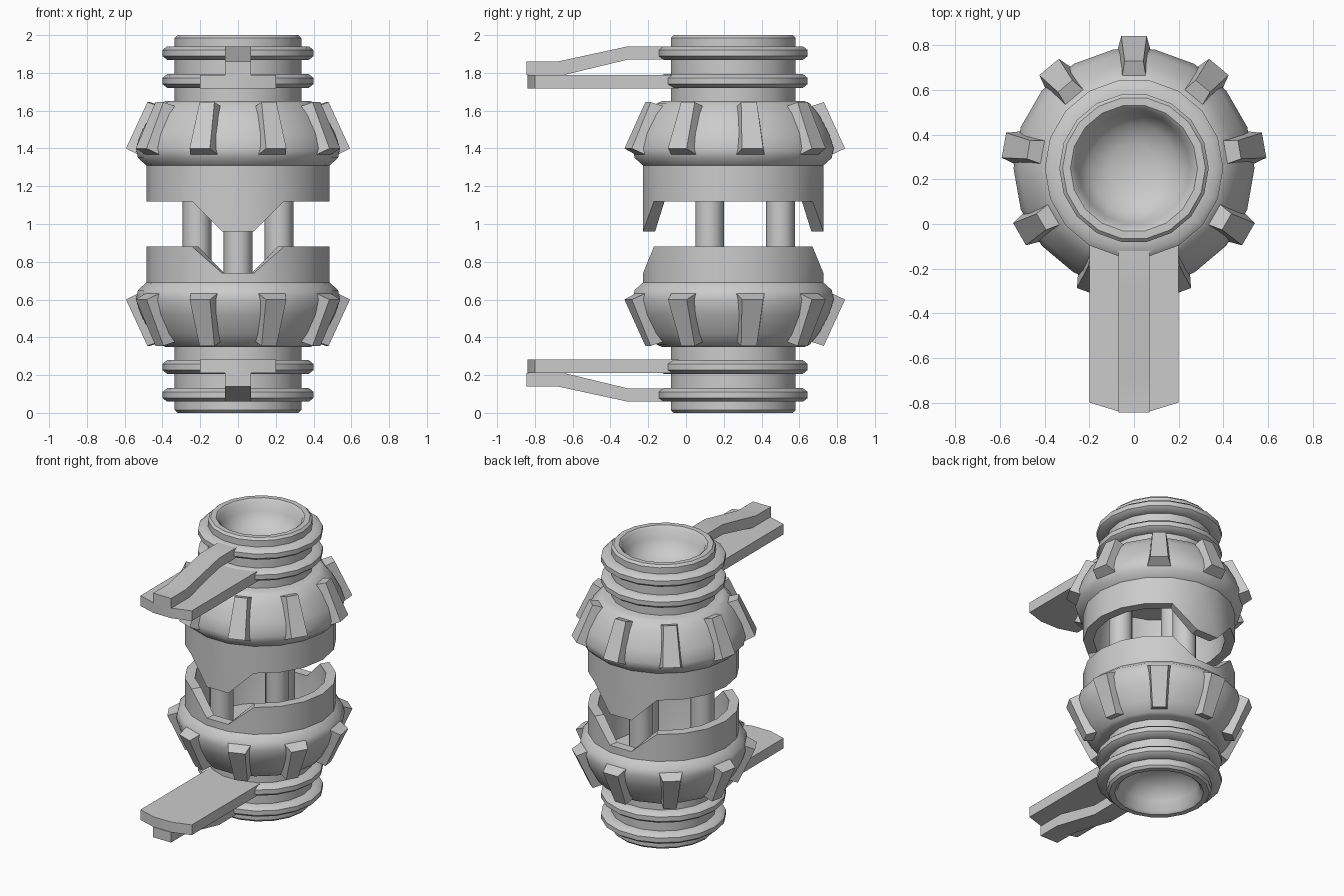
import bpy, bmesh, math

if "Cube" in bpy.data.objects:
    bpy.data.objects.remove(bpy.data.objects["Cube"])

CY = 0.25          # y of the main axis
SIDES = 18
mat = bpy.data.materials.new("light grey")
mat.diffuse_color = (0.6, 0.6, 0.6, 1)
mat.use_nodes = True
mat.node_tree.nodes["Principled BSDF"].inputs["Base Color"].default_value = mat.diffuse_color


def finish(name, bm, angle=40):
    bmesh.ops.remove_doubles(bm, verts=bm.verts, dist=1e-5)
    bmesh.ops.recalc_face_normals(bm, faces=bm.faces)
    me = bpy.data.meshes.new(name)
    bm.to_mesh(me)
    bm.free()
    me.materials.append(mat)
    ob = bpy.data.objects.new(name, me)
    bpy.context.collection.objects.link(ob)
    bpy.ops.object.select_all(action='DESELECT')
    ob.select_set(True)
    bpy.context.view_layer.objects.active = ob
    bpy.ops.object.shade_smooth_by_angle(angle=math.radians(angle))
    return ob


def lathe(name, profile, s, closed=False, edge=None):
    """Spin (radius, height from the middle) points; height None uses edge(angle)."""
    bm = bmesh.new()
    rows = []
    for k in range(SIDES):
        a = 2 * math.pi * k / SIDES
        rows.append([bm.verts.new((r * math.cos(a), CY + r * math.sin(a),
                                   1 + s * (edge(a) if h is None else h)))
                     for r, h in profile])
    n = len(profile)
    for k in range(SIDES):
        p, q = rows[k], rows[(k + 1) % SIDES]
        for i in range(n if closed else n - 1):
            j = (i + 1) % n
            if profile[i][0] == 0:
                bm.faces.new((p[i], p[j], q[j]))
            elif profile[j][0] == 0:
                bm.faces.new((p[i], p[j], q[i]))
            else:
                bm.faces.new((p[i], p[j], q[j], q[i]))
    return finish(name, bm)


def loft(name, a, b):
    """Solid between two matching outlines."""
    bm = bmesh.new()
    va, vb = [bm.verts.new(p) for p in a], [bm.verts.new(p) for p in b]
    bm.faces.new(va)
    bm.faces.new(vb)
    for i in range(len(a)):
        j = (i + 1) % len(a)
        bm.faces.new((va[i], va[j], vb[j], vb[i]))
    return finish(name, bm, 25)


for half, s, low in (("upper", 1, -0.04), ("lower", -1, 0.26)):
    # the front and back facets hang down as tabs above, are cut as notches below
    def edge(a):
        return low if abs(math.sin(a)) > 0.95 else 0.12

    # bulging cup with an open mouth
    lathe(half + "_cup", [(0, .65), (.385, .65), (.41, .64), (.46, .58), (.515, .48),
                          (.54, .40), (.53, .35), (.485, .31), (.485, None),
                          (.42, None), (.42, .31), (.40, .5), (0, .5)], s, edge=edge)
    # end tube with a hollow bowl
    lathe(half + "_tube", [(0, .62), (.335, .62), (.335, .985), (.32, 1), (.285, 1),
                           (.268, .985), (.25, .92), (.2, .85), (.11, .81), (0, .80)], s)
    # two clamp rings
    for tag, h in (("inner", .757), ("outer", .905)):
        lathe(f"{half}_{tag}_ring", [(.32, h - .036), (.375, h - .036), (.4, h - .016),
                                     (.4, h + .016), (.375, h + .036), (.32, h + .036)],
              s, closed=True)

    # tapered fins around the cup
    for k in range(9):
        a = math.radians(90 + 40 * k)
        c, d = math.cos(a), math.sin(a)

        def at(r, h, w):
            return (r * c - w * d, CY + r * d + w * c, 1 + s * h)
        outer = [at(.48, .645, -.042), at(.48, .645, .042),
                 at(.592, .40, .057), at(.592, .40, -.057)]
        base = [at(.37, .61, -.06), at(.37, .61, .06),
                at(.49, .352, .085), at(.49, .352, -.085)]
        loft(f"{half}_fin_{k + 1}", outer, base)

    # handle: wide plate from the inner ring, bent bar from the outer ring
    plate = [(-.2, -.04), (-.2, -.8), (-.07, -.84), (.07, -.84), (.2, -.8), (.2, -.04)]
    loft(half + "_handle_plate", [(x, y, 1 + s * .718) for x, y in plate],
         [(x, y, 1 + s * .79) for x, y in plate])
    bar = [(-.06, .94), (-.31, .94), (-.68, .86), (-.845, .86),
           (-.845, .788), (-.65, .788), (-.31, .87), (-.06, .87)]
    loft(half + "_handle_bar", [(-.07, y, 1 + s * h) for y, h in bar],
         [(.07, y, 1 + s * h) for y, h in bar])

# three rods joining the halves
for k in range(3):
    a = math.radians(90 + 120 * k)
    x, y = .25 * math.cos(a), CY + .25 * math.sin(a)
    ring = [(x + .076 * math.cos(t * math.pi / 6), y + .076 * math.sin(t * math.pi / 6))
            for t in range(12)]
    bm = bmesh.new()
    lo = [bm.verts.new((u, v, .45)) for u, v in ring]
    hi = [bm.verts.new((u, v, 1.55)) for u, v in ring]
    bm.faces.new(lo)
    bm.faces.new(hi)
    for i in range(12):
        j = (i + 1) % 12
        bm.faces.new((lo[i], lo[j], hi[j], hi[i]))
    finish(f"rod_{k + 1}", bm)
